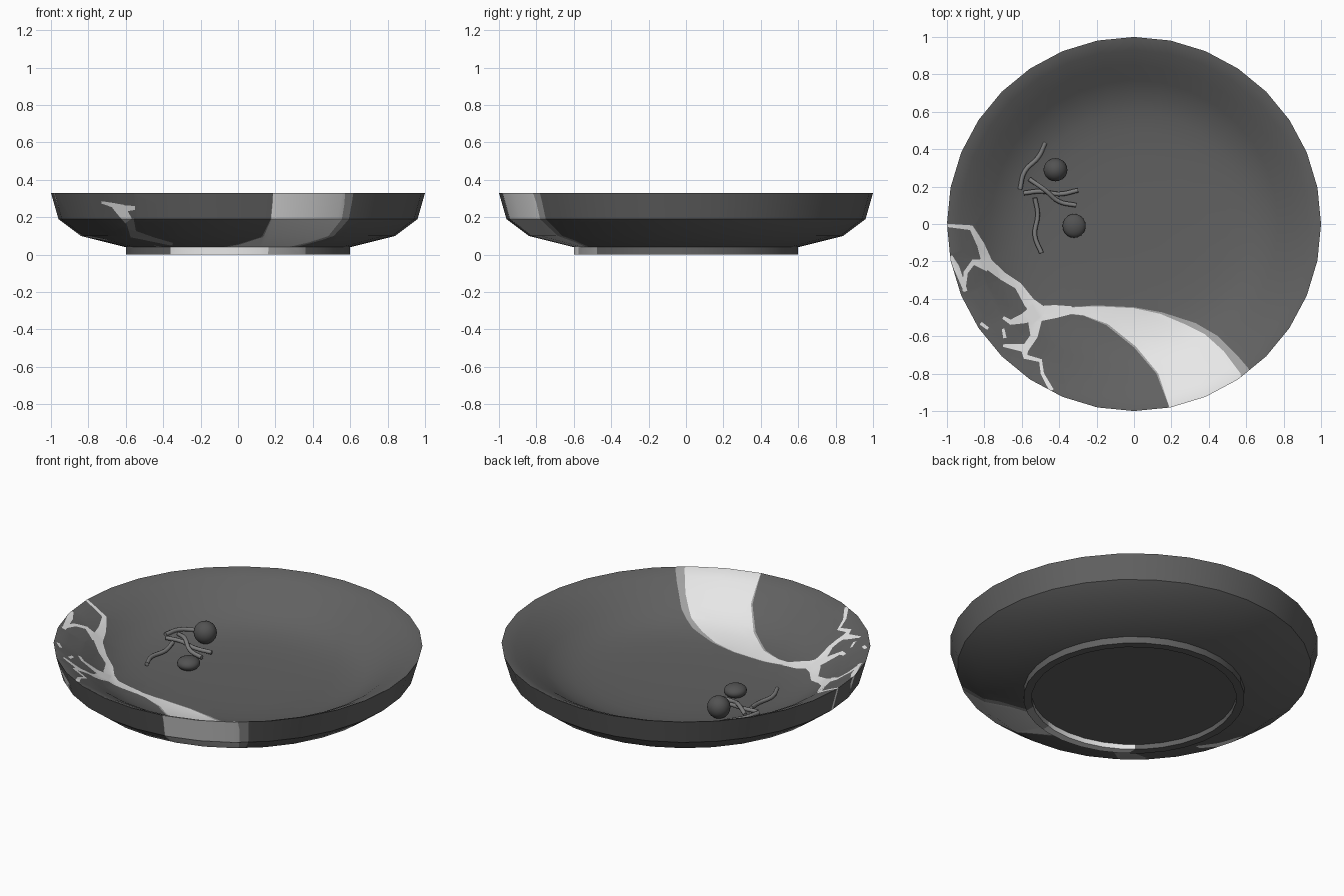
import bpy, bmesh, math
from mathutils import Vector

if "Cube" in bpy.data.objects:
    bpy.data.objects.remove(bpy.data.objects["Cube"])


def material(name, v):
    m = bpy.data.materials.new(name)
    m.diffuse_color = (v, v, v, 1)
    m.use_nodes = True
    m.node_tree.nodes["Principled BSDF"].inputs["Base Color"].default_value = m.diffuse_color
    return m


DARK, MID, LIGHT = (material("dark glaze", 0.12), material("mid grey glaze", 0.36),
                    material("pale glaze", 0.8))
FRUIT, STEM = material("fruit grey", 0.085), material("stem grey", 0.2)


def smooth(ob):
    bpy.ops.object.select_all(action='DESELECT')
    ob.select_set(True)
    bpy.context.view_layer.objects.active = ob
    bpy.ops.object.shade_smooth_by_angle(angle=math.radians(30))


# Dish: closed profile revolved in 32 steps, from underside to inner floor
N = 32
PROFILE = [(0.555, 0.03), (0.555, 0.0), (0.6, 0.0), (0.6, 0.04), (0.84, 0.1),
           (0.96, 0.19), (1.0, 0.33), (0.995, 0.33), (0.93, 0.3), (0.85, 0.257),
           (0.77, 0.202), (0.69, 0.158), (0.6, 0.132), (0.5, 0.117), (0.35, 0.109), (0.18, 0.105)]
bm = bmesh.new()
rings = [[bm.verts.new((r * math.cos(2 * math.pi * i / N), r * math.sin(2 * math.pi * i / N), z))
          for i in range(N)] for r, z in PROFILE]
for a, b in zip(rings, rings[1:]):
    for i in range(N):
        j = (i + 1) % N
        bm.faces.new((a[i], a[j], b[j], b[i]))
bm.faces.new(list(reversed(rings[0])))
bm.faces.new(rings[-1])
bm.normal_update()


def inside(x, y, poly):
    hit = False
    for (ax, ay), (bx, by) in zip(poly, poly[1:] + poly[:1]):
        if (ay > y) != (by > y) and x < (bx - ax) * (y - ay) / (by - ay) + ax:
            hit = not hit
    return hit


def paint(poly, index, v_axis=1, keep=lambda f: True):
    """Cut the outline into nearby faces (projected flat), colour those within."""
    for a, b in zip(poly, poly[1:] + poly[:1]):
        lo = (min(a[0], b[0]), min(a[1], b[1]))
        hi = (max(a[0], b[0]), max(a[1], b[1]))
        faces = []
        for f in bm.faces:
            us = [v.co[0] for v in f.verts]
            vs = [v.co[v_axis] for v in f.verts]
            if (max(us) >= lo[0] and min(us) <= hi[0] and max(vs) >= lo[1]
                    and min(vs) <= hi[1] and keep(f)):
                faces.append(f)
        if not faces:
            continue
        co, no = Vector((a[0], 0, 0)), Vector((b[1] - a[1], 0, 0))
        co[v_axis], no[v_axis] = a[1], a[0] - b[0]
        geom = faces + list({e for f in faces for e in f.edges}) + \
            list({v for f in faces for v in f.verts})
        bmesh.ops.bisect_plane(bm, geom=geom, dist=1e-5, plane_co=co, plane_no=no.normalized())
    for f in bm.faces:
        c = f.calc_center_median()
        if keep(f) and inside(c[0], c[v_axis], poly):
            f.material_index = index


def stroke(pts):
    """Outline of a line with a half width at every point."""
    left, right = [], []
    for i, (x, y, w) in enumerate(pts):
        p, q = pts[max(i - 1, 0)], pts[min(i + 1, len(pts) - 1)]
        d = Vector((q[0] - p[0], q[1] - p[1])).normalized()
        left.append((x - d.y * w, y + d.x * w))
        right.append((x + d.y * w, y - d.x * w))
    return left + right[::-1]


def body(f):
    return f.calc_center_median().z > 0.041


def foot_front(f):
    c = f.calc_center_median()
    return c.z < 0.041 and c.y < -0.3 and (c.xy.length > 0.553 or abs(f.normal.z) < 0.5)


def outer_front(f):
    c = f.calc_center_median()
    return c.y < -0.2 and f.normal.y < -0.1 and f.normal.z < 0.1 and c.z > 0.045


# Broad pale sweep with mid grey borders
paint([(-0.36, -0.445), (-0.2, -0.435), (0, -0.445), (0.15, -0.472), (0.33, -0.53), (0.45, -0.6),
       (0.55, -0.7), (0.61, -0.77), (0.68, -0.88), (0.6, -1.1), (0.2, -1.1), (0.185, -0.97),
       (0.12, -0.8), (0, -0.66), (-0.15, -0.54), (-0.27, -0.49), (-0.36, -0.48)],
      1, keep=body)
paint([(-0.36, -0.447), (-0.2, -0.44), (0, -0.45), (0.14, -0.48), (0.27, -0.535), (0.38, -0.59),
       (0.48, -0.68), (0.57, -0.8), (0.6, -1.1), (0.2, -1.1), (0.187, -0.97), (0.13, -0.8),
       (0.01, -0.655), (-0.14, -0.535), (-0.27, -0.488), (-0.36, -0.478)], 2, keep=body)
# The sweep where it crosses the foot ring
paint([(0.15, -0.1), (0.36, -0.1), (0.36, 0.1), (0.15, 0.1)], 1, 2, foot_front)
paint([(-0.36, -0.1), (0.15, -0.1), (0.17, 0.1), (-0.36, 0.1)], 2, 2, foot_front)

# Branching pale cracks on the left
CRACKS = [
    [(-1.02, -0.005, .008), (-0.87, -0.02, .014), (-0.82, -0.11, .02), (-0.785, -0.21, .03),
     (-0.7, -0.28, .022), (-0.62, -0.33, .02), (-0.56, -0.42, .03), (-0.5, -0.48, .045),
     (-0.42, -0.468, .035), (-0.33, -0.46, .02)],
    [(-0.78, -0.22, .035), (-0.86, -0.205, .015), (-0.9, -0.26, .012), (-0.91, -0.36, .008)],
    [(-0.98, -0.17, .008), (-0.95, -0.23, .016), (-0.9, -0.36, .01)],
    [(-0.52, -0.47, .045), (-0.59, -0.505, .027), (-0.66, -0.525, .014), (-0.7, -0.5, .008)],
    [(-0.53, -0.5, .04), (-0.535, -0.6, .02), (-0.58, -0.665, .025), (-0.7, -0.65, .007)],
    [(-0.585, -0.65, .025), (-0.58, -0.71, .014), (-0.5, -0.73, .01), (-0.49, -0.8, .009),
     (-0.44, -0.89, .012)],
    [(-0.7, -0.56, .007), (-0.69, -0.61, .009)],
    [(-0.82, -0.53, .009), (-0.78, -0.56, .008)],
]
for c in CRACKS:
    paint(stroke(c), 2, keep=lambda f: body(f) and not outer_front(f))
# Crack continuing on the outer front wall
for c, k in (([(-0.58, 0.19, .022), (-0.56, 0.11, .022), (-0.45, 0.08, .012),
               (-0.35, 0.055, .008)], 1),
             ([(-0.73, 0.28, .006), (-0.67, 0.265, .012), (-0.63, 0.245, .03),
               (-0.585, 0.18, .022)], 2),
             ([(-0.64, 0.245, .022), (-0.55, 0.25, .01)], 2)):
    paint(stroke(c), k, 2, outer_front)

me = bpy.data.meshes.new("dish")
bm.to_mesh(me)
bm.free()
dish = bpy.data.objects.new("dish", me)
bpy.context.collection.objects.link(dish)
for m in (DARK, MID, LIGHT):
    me.materials.append(m)
smooth(dish)

# Two small round fruits, the second one flatter
for i, (loc, s) in enumerate([((-0.42, 0.29, 0.178), (.064, .062, .064)),
                              ((-0.32, -0.01, 0.136), (.062, .064, .038))]):
    bpy.ops.mesh.primitive_ico_sphere_add(subdivisions=3, radius=1, location=loc)
    ob = bpy.context.object
    ob.name = "fruit_%d" % (i + 1)
    ob.scale = s
    ob.data.materials.append(FRUIT)
    smooth(ob)

# Thin bent stems lying on the floor
STEMS = [
    [(-0.475, 0.435, .142), (-0.51, 0.36, .143), (-0.585, 0.28, .155), (-0.61, 0.185, .155)],
    [(-0.59, 0.165, .148), (-0.5, 0.175, .148), (-0.4, 0.16, .14), (-0.3, 0.18, .132)],
    [(-0.56, 0.24, .15), (-0.48, 0.185, .165), (-0.4, 0.12, .14), (-0.31, 0.1, .13)],
    [(-0.53, 0.14, .145), (-0.515, 0.05, .136), (-0.53, -0.06, .137), (-0.495, -0.155, .138)],
]
for i, pts in enumerate(STEMS):
    cu = bpy.data.curves.new("stem", 'CURVE')
    cu.dimensions = '3D'
    cu.bevel_depth = 0.012
    cu.bevel_resolution = 2
    cu.resolution_u = 5
    cu.use_fill_caps = True
    sp = cu.splines.new('BEZIER')
    sp.bezier_points.add(len(pts) - 1)
    for bp, p in zip(sp.bezier_points, pts):
        bp.co = p
        bp.handle_left_type = bp.handle_right_type = 'AUTO'
    ob = bpy.data.objects.new("stem_%d" % (i + 1), cu)
    ob.data.materials.append(STEM)
    bpy.context.collection.objects.link(ob)
